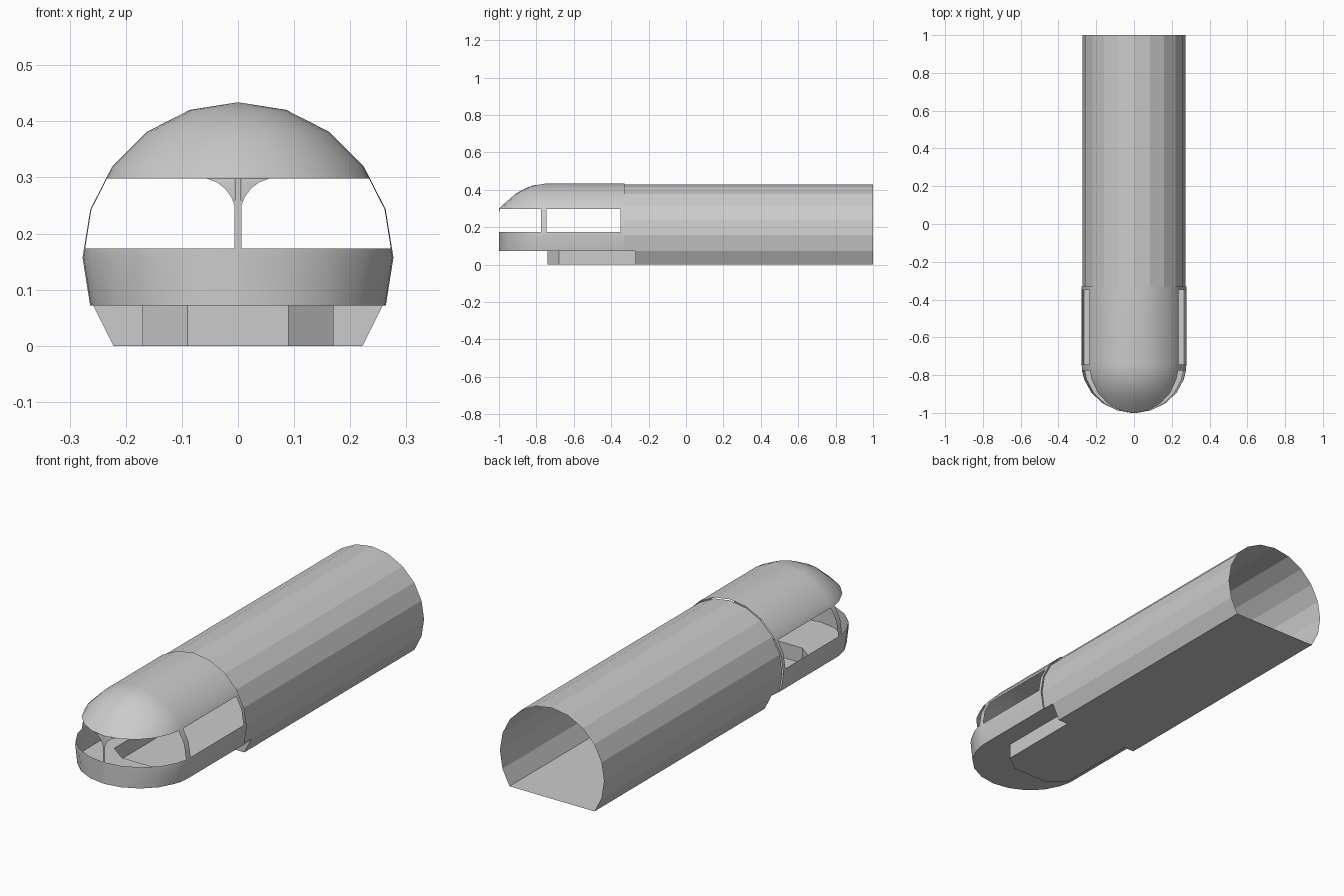
import bpy, bmesh
from math import sin, cos, radians, sqrt

if "Cube" in bpy.data.objects:
    bpy.data.objects.remove(bpy.data.objects["Cube"])

CZ = 0.157            # height of the hull axis
R_CAB = 0.277         # cockpit radius
R_TUBE = 0.272        # main hull radius
NOSE_Y, NOSE_D = -0.745, 0.255


def half_object(name, faces, smooth=None):
    """Make one half from a list of polygons, then mirror it over x."""
    bm = bmesh.new()
    for f in faces:
        pts = []
        for p in f:
            if not pts or max(abs(a - b) for a, b in zip(p, pts[-1])) > 1e-5:
                pts.append(p)
        if max(abs(a - b) for a, b in zip(pts[0], pts[-1])) < 1e-5:
            pts.pop()
        if len(pts) > 2:
            bm.faces.new([bm.verts.new(p) for p in pts])
    bmesh.ops.remove_doubles(bm, verts=bm.verts, dist=1e-4)
    me = bpy.data.meshes.new(name)
    bm.to_mesh(me)
    bm.free()
    ob = bpy.data.objects.new(name, me)
    bpy.context.collection.objects.link(ob)
    m = ob.modifiers.new("mirror", 'MIRROR')
    m.use_clip = True
    if smooth:
        bpy.ops.object.select_all(action='DESELECT')
        ob.select_set(True)
        bpy.context.view_layer.objects.active = ob
        bpy.ops.object.shade_smooth_by_angle(angle=radians(smooth))
    return ob


def ring(r):
    """Right half of the 20-sided section, from the top down."""
    return [(r * sin(radians(a)), CZ + r * cos(radians(a))) for a in range(0, 109, 18)]


def interp(z, table):
    for (z0, v0), (z1, v1) in zip(table, table[1:]):
        if z <= z1 + 1e-9:
            return v0 + (v1 - v0) * (z - z0) / (z1 - z0)
    return table[-1][1]


# Main hull: 20-sided tube with a flat floor, open at the rear
prof = ring(R_TUBE) + [(0.222, 0.0)]
faces = []
for k in range(len(prof) - 1):
    (x0, z0), (x1, z1) = prof[k], prof[k + 1]
    ya = -0.27 if k == len(prof) - 2 else -0.33
    faces.append([(x0, ya, z0), (x1, ya, z1), (x1, 1, z1), (x0, 1, z0)])
faces.append([(0, -0.27, 0), (0, 1, 0), (0.222, 1, 0), (0.222, -0.27, 0)])
half_object("main_hull", faces)

# Cockpit shell: straight sides, rounded nose, window openings left out
section = sorted((z, x) for x, z in ring(R_CAB))
depth = [(0.07, NOSE_D), (0.298, NOSE_D), (0.32, 0.233), (0.381, 0.163),
         (0.42, 0.087), (CZ + R_CAB, 0)]
rows = [section[0][0], CZ, 0.173, 0.243, 0.298, 0.32, 0.345,
        section[4][0], 0.402, section[5][0], CZ + R_CAB]
cols = [("y", -0.33), ("y", -0.35), ("y", NOSE_Y)] + \
       [("a", a) for a in (83, 72, 54, 36, 18, 1.3, 0)]


def cab(col, z):
    w = interp(z, section)
    kind, v = col
    if kind == "y":
        return (max(w, 0), v, z)
    return (max(w * sin(radians(v)), 0),
            NOSE_Y - interp(z, depth) * cos(radians(v)), z)


faces = []
for j in range(len(cols) - 1):
    for i in range(len(rows) - 1):
        if i in (2, 3) and (j == 1 or 3 <= j <= 7):
            continue
        a, b = cols[j], cols[j + 1]
        faces.append([cab(a, rows[i]), cab(a, rows[i + 1]),
                      cab(b, rows[i + 1]), cab(b, rows[i])])
half_object("cockpit_shell", faces, 30)


# Curved gusset at the top of the centre pillar
def front(x, z):
    return (x, NOSE_Y - NOSE_D * sqrt(1 - (x / interp(z, section)) ** 2), z)


curve = [(0.006, 0.25), (0.012, 0.265), (0.023, 0.28), (0.037, 0.291), (0.056, 0.298)]
half_object("pillar_gusset", [[front(0.006, z0), front(0.006, z1), front(x1, z1), front(x0, z0)]
                              for (x0, z0), (x1, z1) in zip(curve, curve[1:])])

# Cockpit floor around a sunken aisle
zf = rows[0]
well = [(0, -0.74), (0.09, -0.74), (0.17, -0.68), (0.17, -0.27)]
outer = [cab(c, zf) for c in cols]
half_object("cockpit_floor", [outer + [(x, y, zf) for x, y in well] + [(0.258, -0.27, zf)]])

# Sunken aisle: walls, bottom, and the step closing the hull front
faces = [[(*p, 0), (*q, 0), (*q, zf), (*p, zf)] for p, q in zip(well, well[1:])]
faces.append([(0, -0.27, 0)] + [(x, y, 0) for x, y in reversed(well)])
faces.append([(0.17, -0.27, 0), (0.222, -0.27, 0), (0.258, -0.27, zf), (0.17, -0.27, zf)])
half_object("sunken_aisle", faces)
